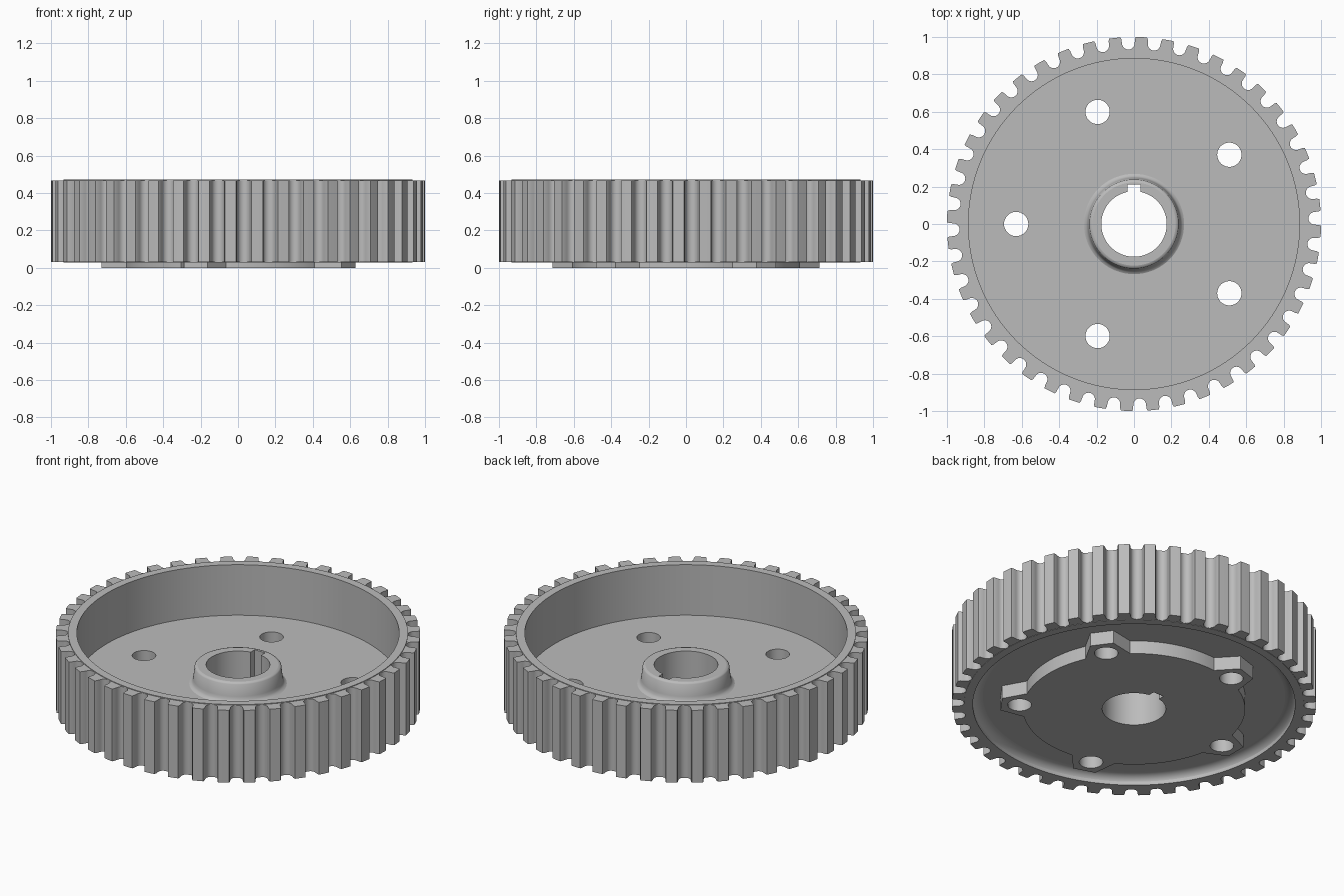
import bpy, bmesh, math
from math import sin, cos, pi, radians

if "Cube" in bpy.data.objects:
    bpy.data.objects.remove(bpy.data.objects["Cube"])

grey = bpy.data.materials.new("steel_grey")
grey.diffuse_color = (0.5, 0.5, 0.5, 1)
grey.use_nodes = True
grey.node_tree.nodes["Principled BSDF"].inputs["Base Color"].default_value = grey.diffuse_color


def finish(name, bm, angle=30):
    bmesh.ops.recalc_face_normals(bm, faces=bm.faces[:])
    me = bpy.data.meshes.new(name)
    bm.to_mesh(me)
    bm.free()
    ob = bpy.data.objects.new(name, me)
    bpy.context.collection.objects.link(ob)
    me.materials.append(grey)
    bpy.ops.object.select_all(action='DESELECT')
    ob.select_set(True)
    bpy.context.view_layer.objects.active = ob
    bpy.ops.object.shade_smooth_by_angle(angle=radians(angle))
    return ob


def plate(name, loops, z0, z1):
    """Flat plate from an outline and its holes, extruded upward."""
    bm = bmesh.new()
    edges = []
    for pts in loops:
        vs = [bm.verts.new((x, y, z0)) for x, y in pts]
        edges += [bm.edges.new((vs[i - 1], vs[i])) for i in range(len(vs))]
    bmesh.ops.triangle_fill(bm, use_beauty=True, use_dissolve=False, edges=edges, normal=(0, 0, 1))
    ext = bmesh.ops.extrude_face_region(bm, geom=bm.faces[:])
    top = [g for g in ext["geom"] if isinstance(g, bmesh.types.BMVert)]
    bmesh.ops.translate(bm, verts=top, vec=(0, 0, z1 - z0))
    return finish(name, bm)


def lathe(name, profile, n=128):
    """Closed (radius, height) profile turned around z."""
    bm = bmesh.new()
    rings = [[bm.verts.new((r * cos(2 * pi * i / n), r * sin(2 * pi * i / n), z)) for r, z in profile]
             for i in range(n)]
    m = len(profile)
    for i in range(n):
        a, b = rings[i - 1], rings[i]
        for j in range(m):
            bm.faces.new((a[j - 1], b[j - 1], b[j], a[j]))
    return finish(name, bm, 35)


def circle(r, n=128, cx=0, cy=0):
    return [(cx + r * cos(2 * pi * i / n), cy + r * sin(2 * pi * i / n)) for i in range(n)]


def place(r, u, ang):
    """Point at radial distance r and sideways offset u along direction ang."""
    return (r * cos(ang) - u * sin(ang), r * sin(ang) + u * cos(ang))


# Toothed outline: 44 rounded grooves
TEETH = 44
gear = []
for k in range(TEETH):
    a = radians(91.8) + 2 * pi * k / TEETH
    groove = [(0.999, -0.041), (0.987, -0.036)]
    groove += [(0.967 - 0.034 * sin(pi * i / 10), -0.034 * cos(pi * i / 10)) for i in range(11)]
    groove += [(0.987, 0.036), (0.999, 0.041)]
    gear += [place(r, u, a) for r, u in groove]
    mid = a + pi / TEETH
    gear.append((cos(mid), sin(mid)))

# Keyed bore and bolt holes
key = math.asin(0.035 / 0.175)
start, sweep = pi / 2 + key, 2 * pi - 2 * key
bore = [(0.175 * cos(start + sweep * i / 64), 0.175 * sin(start + sweep * i / 64)) for i in range(65)]
bore += [(0.035, 0.21), (-0.035, 0.21)]
arms = [radians(36 + 72 * k) for k in range(5)]
holes = [circle(0.065, 32, 0.63 * cos(a), 0.63 * sin(a)) for a in arms]

# Five-armed mounting pad outline
pad = []
half = radians(12)
for a in arms:
    pad.append((0.61 * cos(a - half), 0.61 * sin(a - half)))
    pad += [place(0.73, -0.065, a), place(0.73, 0.065, a)]
    gap = radians(72) - 2 * half
    pad += [(0.61 * cos(a + half + gap * i / 16), 0.61 * sin(a + half + gap * i / 16)) for i in range(16)]

# Rim
plate("toothed_ring", [gear, circle(0.91)], 0.03, 0.468)
plate("rim_core", [circle(0.933), circle(0.885)], 0.028, 0.472)

# Web, underside pad and hub
plate("web_disc", [circle(0.886), bore] + holes, 0.08, 0.166)
plate("mounting_pad", [pad, bore] + holes, 0.0, 0.08)
plate("hub_core", [circle(0.222), bore], 0.166, 0.28)
lathe("hub_skin", [(0.222, 0.28), (0.232, 0.277), (0.238, 0.27), (0.246, 0.2), (0.25, 0.183),
                   (0.257, 0.172), (0.268, 0.166), (0.268, 0.15), (0.222, 0.15)])

# Fillet where the underside recess meets the rim
fillet = [(0.83 + 0.06 * sin(t * pi / 16), 0.03 + 0.05 * cos(t * pi / 16)) for t in range(9)]
lathe("recess_fillet", fillet + [(0.9, 0.03), (0.9, 0.1), (0.83, 0.1)])
